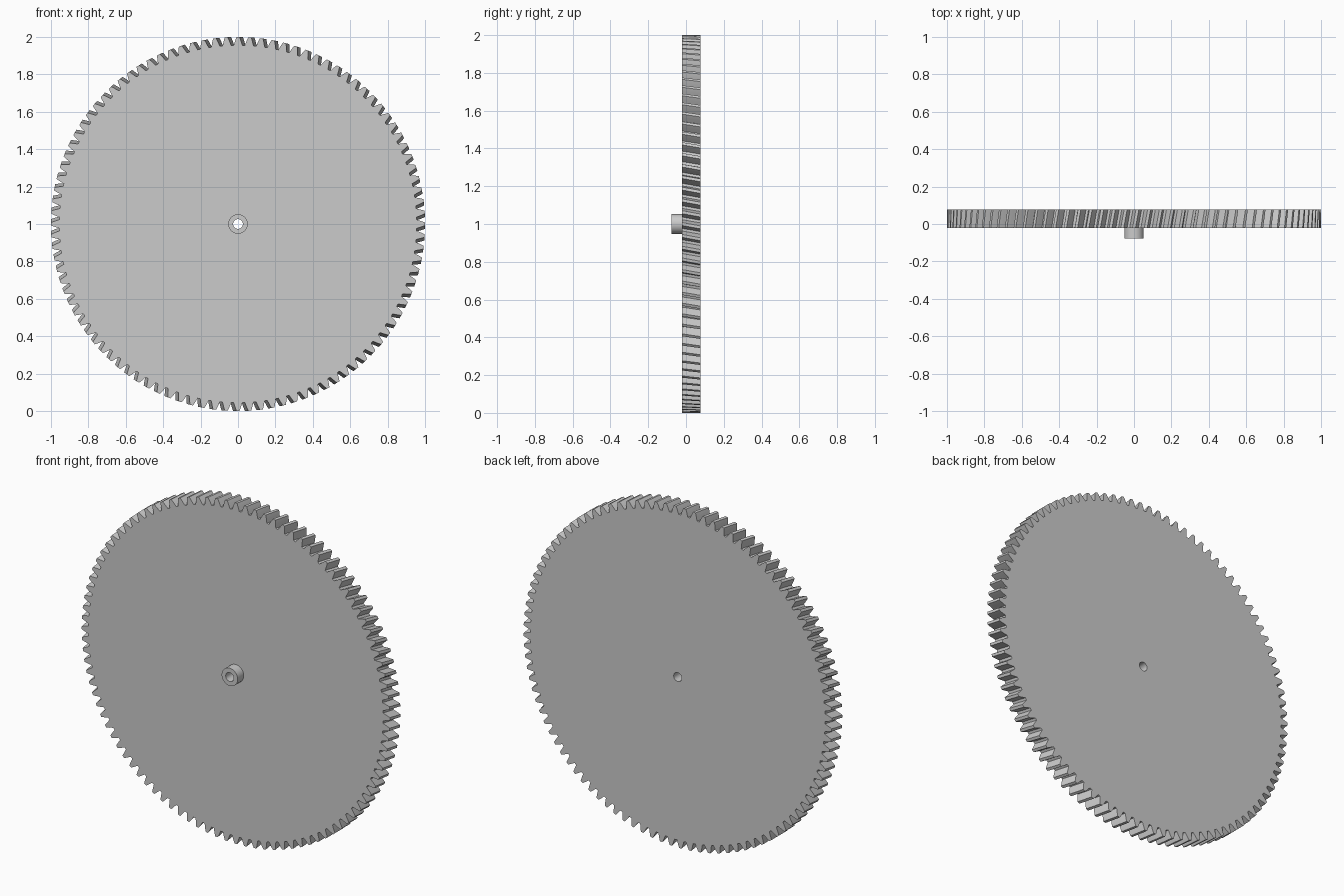
import bpy, bmesh
from math import sin, cos, pi

if "Cube" in bpy.data.objects:
    bpy.data.objects.remove(bpy.data.objects["Cube"])

TEETH = 100
PITCH = 2 * pi / TEETH
Y_FRONT, Y_BACK, Y_HUB = -0.021, 0.077, -0.077
BORE, HUB = 0.026, 0.052
TWIST = 0.018          # helix: the back is turned clockwise as seen from the front
LAYERS = 3
# half of a tooth flank: (fraction of pitch from tooth centre, radius)
FLANK = [(0.385, 0.956), (0.32, 0.967), (0.255, 0.979), (0.19, 0.99), (0.125, 1.0)]
TOOTH = [(-f, r) for f, r in FLANK] + [(f, r) for f, r in reversed(FLANK)]
P = len(TOOTH)


def point(bm, r, a, y):
    return bm.verts.new((r * cos(a), y, 1 + r * sin(a)))


def finish(bm, name):
    bmesh.ops.recalc_face_normals(bm, faces=bm.faces)
    mesh = bpy.data.meshes.new(name)
    bm.to_mesh(mesh)
    bm.free()
    ob = bpy.data.objects.new(name, mesh)
    bpy.context.collection.objects.link(ob)
    bpy.context.view_layer.objects.active = ob
    ob.select_set(True)
    bpy.ops.object.shade_smooth_by_angle(angle=0.45)
    ob.select_set(False)


def bridge(bm, a, b):
    n = len(a)
    for i in range(n):
        j = (i + 1) % n
        bm.faces.new((a[i], a[j], b[j], b[i]))


# helical gear disc with a centre bore
bm = bmesh.new()
rims = []
for k in range(LAYERS + 1):
    t = k / LAYERS
    y = Y_FRONT + t * (Y_BACK - Y_FRONT)
    rims.append([point(bm, r, (i + f) * PITCH - t * TWIST, y)
                 for i in range(TEETH) for f, r in TOOTH])
for a, b in zip(rims, rims[1:]):
    bridge(bm, a, b)
bores = []
for rim, y, t in ((rims[0], Y_FRONT, 0), (rims[-1], Y_BACK, 1)):
    bore = [point(bm, BORE, i * PITCH - t * TWIST, y) for i in range(TEETH)]
    for i in range(TEETH):
        tooth = rim[i * P:(i + 1) * P]
        for k in range(P // 2 - 1):   # tooth face strips
            bm.faces.new((tooth[k], tooth[k + 1], tooth[P - 2 - k], tooth[P - 1 - k]))
        j = (i + 1) % TEETH
        bm.faces.new((bore[i], tooth[0], tooth[-1]))
        bm.faces.new((bore[i], tooth[-1], rim[j * P], bore[j]))
    bores.append(bore)
bridge(bm, bores[0], bores[1])
finish(bm, "gear_disc")

# hollow hub on the front
bm = bmesh.new()
SIDES = 48
rings = [[point(bm, r, 2 * pi * i / SIDES, y) for i in range(SIDES)]
         for r, y in ((BORE, Y_FRONT), (BORE, Y_HUB), (HUB, Y_HUB), (HUB, Y_FRONT))]
for a, b in zip(rings, rings[1:]):
    bridge(bm, a, b)
finish(bm, "hub")
